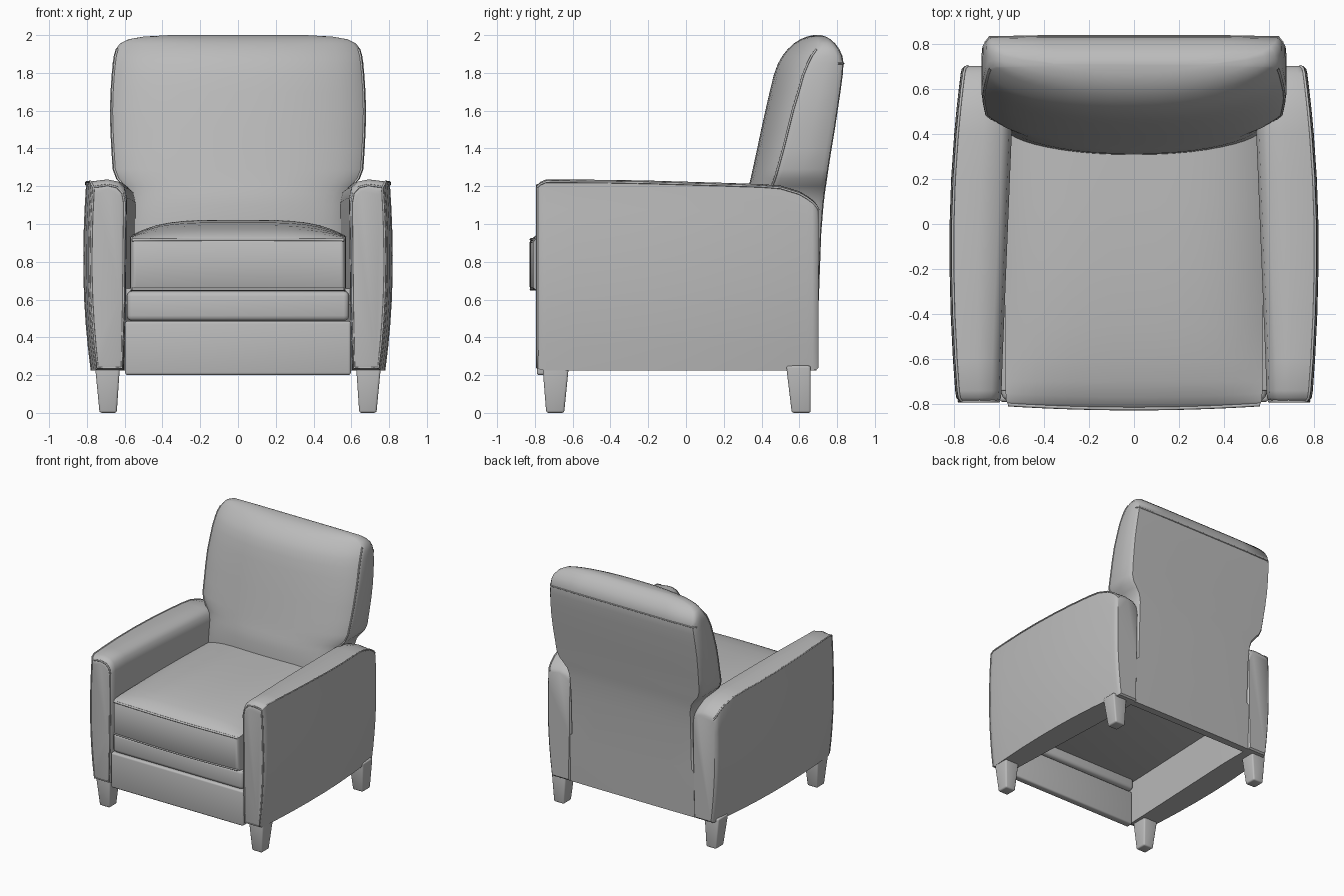
import bpy, bmesh, math

if "Cube" in bpy.data.objects:
    bpy.data.objects.remove(bpy.data.objects["Cube"])

fabric = bpy.data.materials.new("grey upholstery")
fabric.diffuse_color = (0.5, 0.5, 0.5, 1)
fabric.use_nodes = True
fabric.node_tree.nodes["Principled BSDF"].inputs["Base Color"].default_value = fabric.diffuse_color


def finish(name, bm, angle=38):
    bmesh.ops.recalc_face_normals(bm, faces=bm.faces)
    me = bpy.data.meshes.new(name)
    bm.to_mesh(me)
    bm.free()
    me.materials.append(fabric)
    ob = bpy.data.objects.new(name, me)
    bpy.context.collection.objects.link(ob)
    bpy.ops.object.select_all(action='DESELECT')
    ob.select_set(True)
    bpy.context.view_layer.objects.active = ob
    bpy.ops.object.shade_smooth_by_angle(angle=math.radians(angle))
    return ob


def loft(name, rings, bevel=0, angle=38):
    """Skin closed rings of equal length and cap both ends."""
    bm = bmesh.new()
    rows = [[bm.verts.new(p) for p in r] for r in rings]
    n = len(rows[0])
    for a, b in zip(rows, rows[1:]):
        for i in range(n):
            j = (i + 1) % n
            bm.faces.new((a[i], a[j], b[j], b[i]))
    bm.faces.new(rows[0])
    bm.faces.new(rows[-1])
    if bevel:
        bmesh.ops.recalc_face_normals(bm, faces=bm.faces)
        bmesh.ops.bevel(bm, geom=bm.edges[:], offset=bevel, segments=3,
                        profile=0.5, affect='EDGES')
    return finish(name, bm, angle)


def rect(x0, x1, y0, y1, z):
    return [(x0, y0, z), (x1, y0, z), (x1, y1, z), (x0, y1, z)]


def box(name, x0, x1, y0, y1, z0, z1, bevel):
    return loft(name, [rect(x0, x1, y0, y1, z0), rect(x0, x1, y0, y1, z1)], bevel)


def piping(name, pts, radius=0.007, closed=False):
    cu = bpy.data.curves.new(name, 'CURVE')
    cu.dimensions = '3D'
    cu.bevel_depth = radius
    cu.bevel_resolution = 2
    sp = cu.splines.new('POLY')
    sp.points.add(len(pts) - 1)
    for q, p in zip(sp.points, pts):
        q.co = (*p, 1)
    sp.use_cyclic_u = closed
    cu.materials.append(fabric)
    ob = bpy.data.objects.new(name, cu)
    bpy.context.collection.objects.link(ob)
    bpy.ops.object.select_all(action='DESELECT')
    ob.select_set(True)
    bpy.context.view_layer.objects.active = ob
    bpy.ops.object.convert(target='MESH')


def table(pairs, v):
    """Linear lookup in (key, value) pairs."""
    if v <= pairs[0][0]:
        return pairs[0][1]
    for (a, p), (b, q) in zip(pairs, pairs[1:]):
        if v <= b:
            return p + (q - p) * (v - a) / (b - a)
    return pairs[-1][1]


# Arms: cross-sections swept from front to back
ARM_TOP = [(-.79, 1.212), (-.74, 1.228), (-.3, 1.225), (.2, 1.21), (.4, 1.203),
           (.5, 1.195), (.6, 1.165), (.66, 1.13), (.70, 1.09)]


def arm_ring(y, inset, s):
    zt = table(ARM_TOP, y)
    xi = .588 - .045 * min(1, max(0, (y + .7) / 1.1))
    xo = .82 - (.085 if y > -.1 else .062) * (y + .1) ** 2
    pts = [(xi + .016, .225), (xi + .006, .6), (xi, zt - .09), (xi + .012, zt - .035),
           (xi + .045, zt - .004), ((xi + xo) / 2, zt + .008),
           (xo - .04, zt), (xo - .014, zt - .004)]
    for k in range(9):
        z = zt - .025 - (zt - .25) * k / 8
        pts.append((xo - (.04 if z < .8 else .03) * ((z - .8) / .58) ** 2, z))
    cx, cz = (xi + xo) / 2, .72
    return [(s * (cx + (x - cx) * (1 - inset / .11)), y,
             cz + (z - cz) * (1 - inset / .5)) for x, z in pts]


ARM_Y = [(-.792, .035), (-.787, .014), (-.772, .003), (-.74, 0), (-.6, 0), (-.4, 0),
         (-.2, 0), (0, 0), (.2, 0), (.4, 0), (.5, 0), (.55, 0), (.6, 0), (.64, 0),
         (.67, 0), (.69, .002), (.702, .014)]
for s, side in ((-1, "left"), (1, "right")):
    rings = [arm_ring(y, i, s) for y, i in ARM_Y]
    loft(side + "_arm", rings)
    piping(side + "_arm_front_piping", rings[1], .006, True)
    piping(side + "_arm_top_piping", [r[7] for r in rings[1:]], .006)

# Backrest: horizontal sections (z, half width, front centre, front side, rear)
BACK = [(.225, .575, .63, .63, .69), (.60, .575, .63, .63, .703),
        (.62, .56, .33, .40, .704), (.95, .56, .305, .40, .716),
        (1.10, .565, .312, .42, .728), (1.16, .58, .322, .44, .735),
        (1.20, .61, .332, .455, .741), (1.24, .645, .342, .47, .747),
        (1.29, .664, .353, .485, .754), (1.4, .671, .377, .515, .771),
        (1.5, .676, .398, .54, .788), (1.6, .678, .42, .565, .803),
        (1.7, .675, .443, .595, .818), (1.79, .669, .465, .62, .83),
        (1.85, .663, .487, .645, .834), (1.89, .658, .51, .665, .828),
        (1.925, .648, .538, .69, .812), (1.955, .625, .57, .70, .79),
        (1.978, .58, .605, .70, .765), (1.992, .50, .64, .70, .74),
        (2.0, .36, .675, .70, .715)]


def back_ring(z, w, yf, ys, yb):
    pts = []
    for k in range(-10, 11):
        t = math.sin(k / 10 * math.pi / 2)
        pts.append((w * t * .985, yf + (ys - yf) * (.8 * abs(t) ** 2.4 + .2 * abs(t) ** 12), z))
    c = min(.03, (yb - ys) * .3)
    right = [(w, ys + c, z), (w, (ys + yb) / 2, z), (w * .997, yb - c, z),
             (w - c * .7, yb - c * .15, z), (w * .6, yb, z)]
    return pts + right + [(-x, y, z) for x, y, z in reversed(right)]


rings = [back_ring(*b) for b in BACK]
loft("backrest", rings, angle=50)
for i, side in ((20, "right"), (0, "left")):
    piping(side + "_backrest_piping", [r[i] for r in rings[5:17]], .006)
piping("backrest_rear_piping", rings[14][23:29], .005)

# Seat cushion: sections swept from front to back, crowned on top
SEAT = [(-.828, .548, .668, .902, .902), (-.82, .56, .655, .915, .918),
        (-.805, .567, .648, .922, .932), (-.77, .57, .645, .928, .955),
        (-.7, .571, .645, .931, .975), (-.6, .572, .645, .932, .992),
        (-.45, .572, .645, .933, 1.008), (-.2, .572, .645, .935, 1.02),
        (.1, .57, .645, .935, 1.022), (.45, .56, .645, .935, 1.015)]


def seat_ring(y, w, z0, ze, zc):
    bow = .018 if y < -.75 else 0
    pts = []
    for k in range(-9, 10):
        t = math.sin(k / 9 * math.pi / 2)
        pts.append((w * t, y + bow * t * t, ze + (zc - ze) * (1 - abs(t) ** 4)))
    for k in range(9, -10, -1):
        t = math.sin(k / 9 * math.pi / 2)
        pts.append((w * t, y + bow * t * t, z0))
    return pts


rings = [seat_ring(*r) for r in SEAT]
loft("seat_cushion", rings)
piping("seat_top_piping", rings[1][:19], .008)
piping("seat_bottom_piping", rings[1][19:], .008)

# Footrest panels and the deck under the cushion
box("upper_front_panel", -.588, .588, -.782, -.70, .487, .645, .028)
box("footrest_panel", -.598, .598, -.79, -.73, .2, .486, .014)
box("seat_deck", -.60, .60, -.74, .66, .57, .66, .005)

# Tapered legs (top and bottom y range)
for s, side in ((-1, "left"), (1, "right")):
    for name, t0, t1, b0, b1 in (("front", -.76, -.62, -.74, -.645),
                                 ("back", .53, .66, .56, .66)):
        xs, xb = sorted((s * .625, s * .757)), sorted((s * .642, s * .733))
        loft(f"{side}_{name}_leg", [rect(*xb, b0, b1, 0), rect(*xs, t0, t1, .25)], .012)
